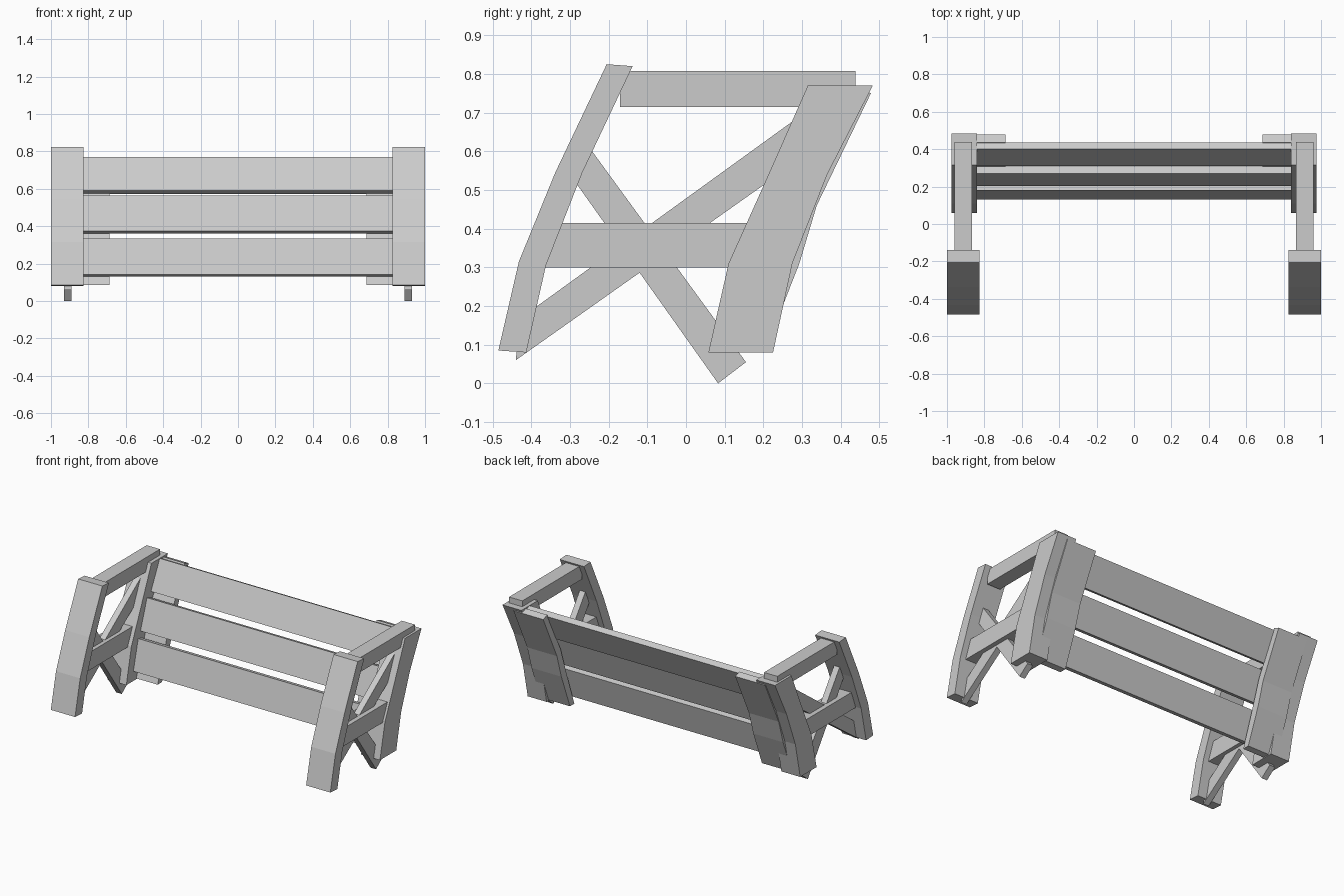
import bpy, bmesh


def prism(name, profile, x0, x1, mirror=True):
    """Extrude a (y, z) profile from x0 to x1, optionally mirrored across x = 0."""
    bm = bmesh.new()
    face = bm.faces.new([bm.verts.new((x0, y, z)) for y, z in profile])
    ext = bmesh.ops.extrude_face_region(bm, geom=[face])
    moved = [g for g in ext["geom"] if isinstance(g, bmesh.types.BMVert)]
    bmesh.ops.translate(bm, verts=moved, vec=(x1 - x0, 0, 0))
    bmesh.ops.recalc_face_normals(bm, faces=bm.faces)
    me = bpy.data.meshes.new(name)
    bm.to_mesh(me)
    bm.free()
    ob = bpy.data.objects.new(name, me)
    bpy.context.collection.objects.link(ob)
    if mirror:
        mod = ob.modifiers.new("mirror", "MIRROR")
        mod.use_mirror_merge = False
    return ob


# Curved front legs
prism("front_leg", [(-0.485, 0.085), (-0.413, 0.08), (-0.362, 0.305), (-0.268, 0.545),
                    (-0.138, 0.82), (-0.205, 0.825), (-0.338, 0.545), (-0.432, 0.315)],
      0.827, 1.0)

# Wide curved rear posts
prism("rear_post", [(0.058, 0.08), (0.225, 0.08), (0.275, 0.31), (0.365, 0.54),
                    (0.483, 0.77), (0.315, 0.77), (0.200, 0.51), (0.110, 0.31)],
      0.84, 0.975)

# Thin battens behind the slats
prism("back_batten", [(0.160, 0.085), (0.205, 0.085), (0.293, 0.31), (0.338, 0.46),
                      (0.478, 0.75), (0.437, 0.765), (0.300, 0.49), (0.240, 0.31)],
      0.687, 0.90)

# Armrests and lower side rails
prism("armrest", [(-0.17, 0.715), (0.438, 0.715), (0.438, 0.808), (-0.17, 0.808)], 0.865, 0.96)
prism("side_rail", [(-0.39, 0.30), (0.20, 0.30), (0.20, 0.415), (-0.35, 0.415)], 0.865, 0.96)

# Crossed diagonal braces
prism("rising_brace", [(-0.44, 0.06), (0.32, 0.597), (0.275, 0.677), (-0.43, 0.167)],
      0.89, 0.93)
prism("falling_brace", [(0.083, 0.0), (0.155, 0.055), (-0.25, 0.61), (-0.30, 0.54)],
      0.89, 0.93)

# Three tilted back slats: front bottom edge, front top edge, thickness offset
slats = [((0.31, 0.59), (0.40, 0.77), (0.036, -0.017)),
         ((0.203, 0.375), (0.27, 0.565), (0.037, -0.013)),
         ((0.13, 0.142), (0.18, 0.335), (0.038, -0.010))]
for i, (a, b, d) in enumerate(slats):
    prism(f"back_slat_{i + 1}",
          [a, (a[0] + d[0], a[1] + d[1]), (b[0] + d[0], b[1] + d[1]), b],
          -0.845, 0.845, mirror=False)
